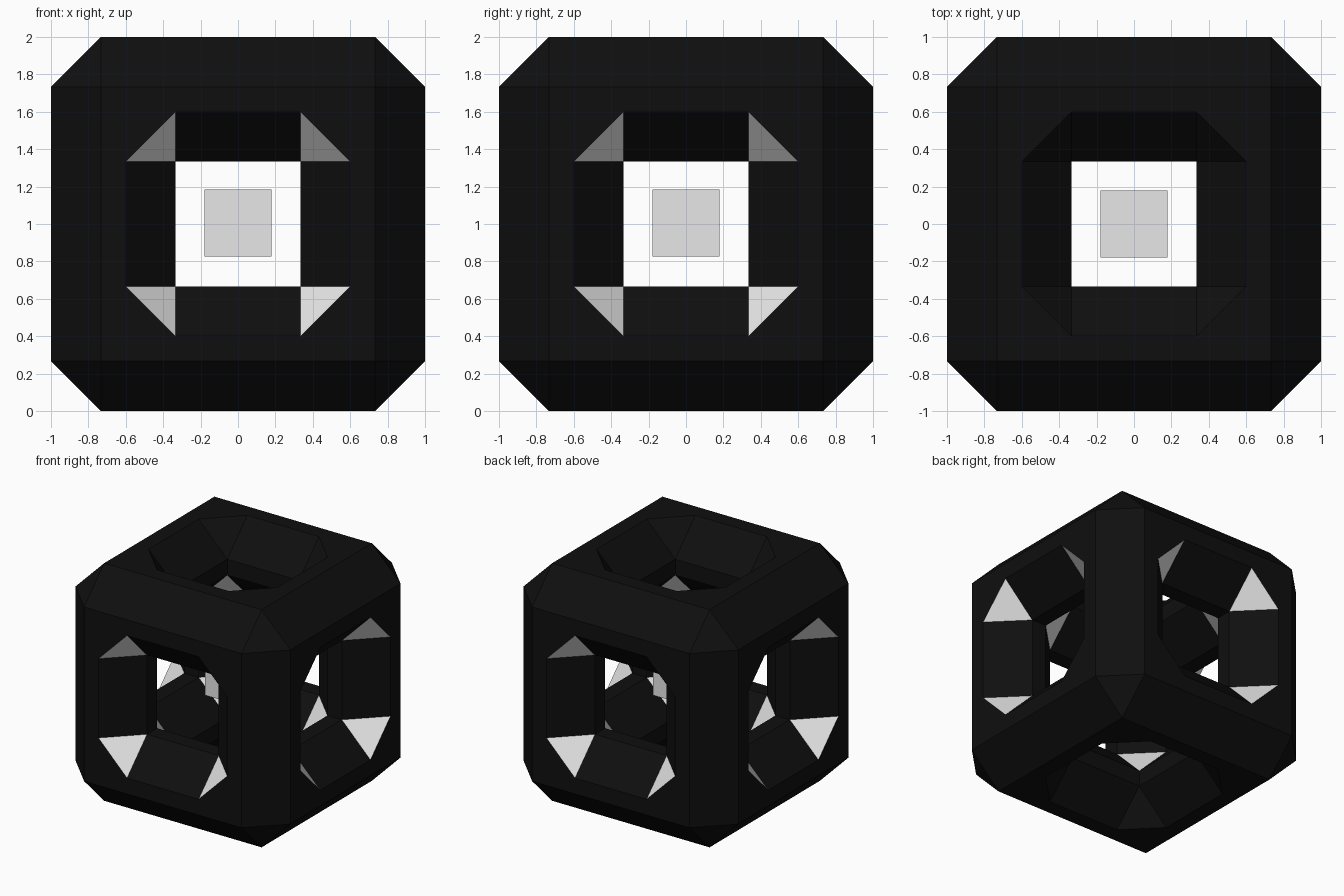
import bpy, bmesh, math
from mathutils import Vector
from itertools import permutations

if "Cube" in bpy.data.objects:
    bpy.data.objects.remove(bpy.data.objects["Cube"])


def material(name, c):
    m = bpy.data.materials.new(name)
    m.diffuse_color = (*c, 1)
    m.use_nodes = True
    m.node_tree.nodes["Principled BSDF"].inputs["Base Color"].default_value = m.diffuse_color
    return m


black = material("frame black", (0.0048, 0.0048, 0.0048))
white = material("light accents", (0.8, 0.8, 0.8))

IN, OUT = 1 / 3, 1.0      # beam spans IN..OUT in section
A, B = 0.6, 0.733         # flats left between the chamfers

# One octant of the frame: a chamfered corner block plus three half beams
points = set(permutations((OUT, B, B)))           # outer corner facet
octagon = [(u, v) for u in (IN, OUT) for v in (A, B)]
octagon += [(v, u) for u, v in octagon]
for axis in range(3):                             # beam sockets
    for u, v in octagon:
        p = [u, v]
        p.insert(axis, IN)
        points.add(tuple(p))

bm = bmesh.new()
for p in sorted(points):
    bm.verts.new(p)
bmesh.ops.convex_hull(bm, input=bm.verts[:])
bmesh.ops.dissolve_limit(bm, angle_limit=math.radians(1),
                         verts=bm.verts[:], edges=bm.edges[:])
bmesh.ops.recalc_face_normals(bm, faces=bm.faces[:])

# Light facets: diagonal faces that point back toward mid-height
for f in bm.faces:
    n = f.normal
    if min(abs(c) for c in n) > 0.4 and n.z < 0:
        f.material_index = 1

# Extrude the sockets to the mirror planes and leave them open
sockets = [f for f in bm.faces
           if all(abs(v.co[i] - IN) < 1e-4 for v in f.verts for i in [0])
           or all(abs(v.co[1] - IN) < 1e-4 for v in f.verts)
           or all(abs(v.co[2] - IN) < 1e-4 for v in f.verts)]
caps = bmesh.ops.extrude_discrete_faces(bm, faces=sockets)["faces"]
for f in caps:
    axis = max(range(3), key=lambda i: abs(f.normal[i]))
    for v in f.verts:
        v.co[axis] = 0
bmesh.ops.delete(bm, geom=caps, context='FACES')
bmesh.ops.remove_doubles(bm, verts=bm.verts[:], dist=1e-5)

mesh = bpy.data.meshes.new("cube_frame")
bm.to_mesh(mesh)
bm.free()
mesh.materials.append(black)
mesh.materials.append(white)
frame = bpy.data.objects.new("cube_frame", mesh)
frame.location = (0, 0, 1)
bpy.context.collection.objects.link(frame)
mirror = frame.modifiers.new("mirror", 'MIRROR')
mirror.use_axis = (True, True, True)
mirror.merge_threshold = 0.0005

# Small cube floating in the middle
bpy.ops.mesh.primitive_cube_add(size=0.36, location=(0, 0, 1.005))
core = bpy.context.object
core.name = "core_cube"
core.data.materials.append(white)
